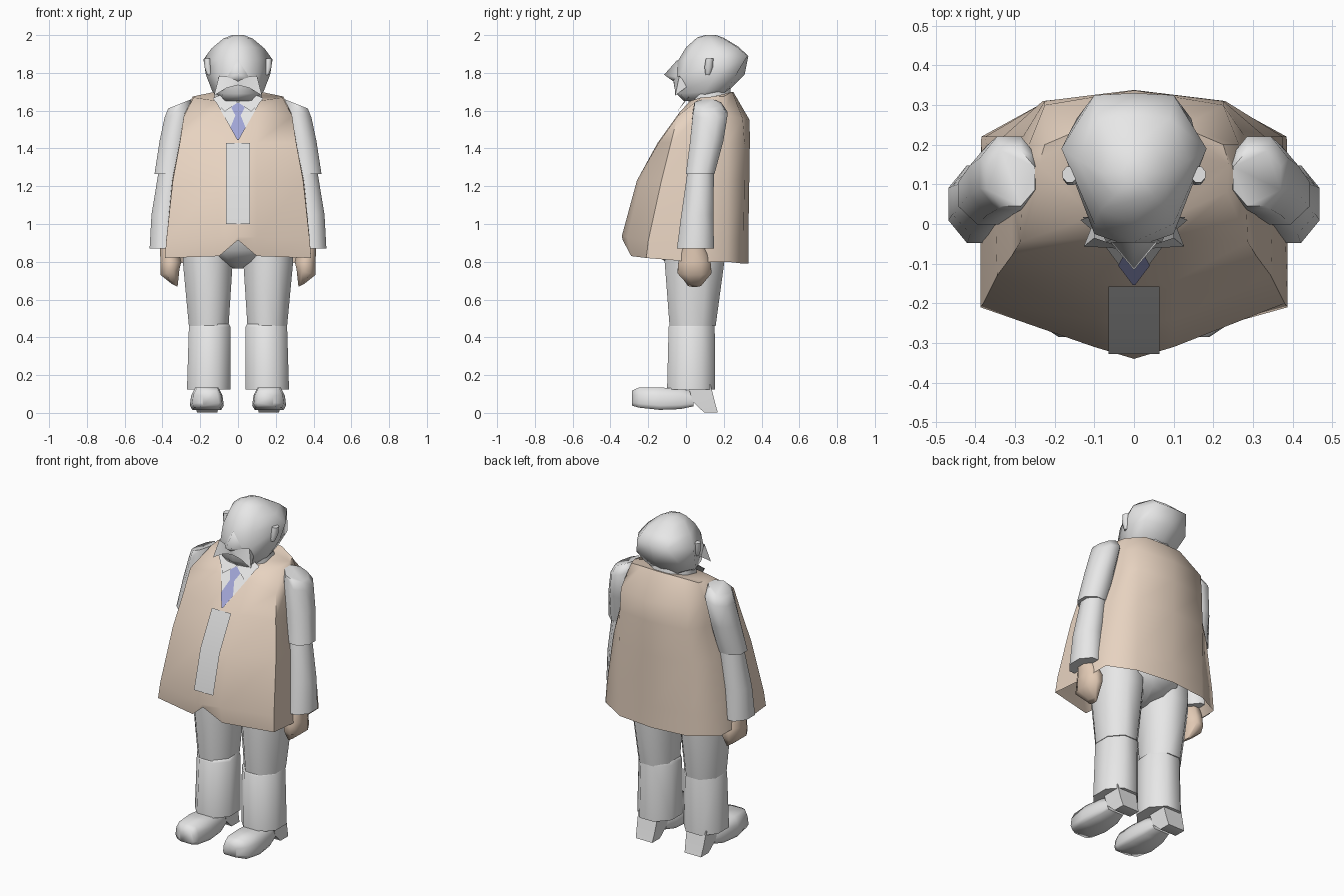
import bpy, bmesh, math


def material(name, rgb):
    m = bpy.data.materials.new(name)
    m.diffuse_color = (*rgb, 1)
    return m


GREY = material("light grey", (0.8, 0.8, 0.8))
TAN = material("tan", (0.8, 0.65, 0.53))
SKIN = material("hand tan", (0.76, 0.59, 0.46))
BLUE = material("tie blue", (0.36, 0.38, 0.68))
STRIP = material("strip grey", (0.72, 0.72, 0.72))


def make(name, verts, faces, mat, angle=60):
    bm = bmesh.new()
    vs = [bm.verts.new(v) for v in verts]
    for f in faces:
        bm.faces.new([vs[i] for i in f])
    bmesh.ops.recalc_face_normals(bm, faces=bm.faces)
    me = bpy.data.meshes.new(name)
    bm.to_mesh(me)
    bm.free()
    me.materials.append(mat)
    ob = bpy.data.objects.new(name, me)
    bpy.context.collection.objects.link(ob)
    bpy.ops.object.select_all(action='DESELECT')
    ob.select_set(True)
    bpy.context.view_layer.objects.active = ob
    bpy.ops.object.shade_smooth_by_angle(angle=math.radians(angle))
    return ob


def loft(name, rings, mat, bottom=True, top=True, angle=60):
    n = len(rings[0])
    faces = [(r * n + i, r * n + (i + 1) % n, (r + 1) * n + (i + 1) % n, (r + 1) * n + i)
             for r in range(len(rings) - 1) for i in range(n)]
    if bottom:
        faces.append(range(n))
    if top:
        faces.append(range((len(rings) - 1) * n, len(rings) * n))
    return make(name, [p for ring in rings for p in ring], faces, mat, angle)


def octagon(cx, cy, z, rx, ry, tilt=0):
    # tilt lowers the ring towards its outer side
    k = 1 / math.cos(math.pi / 8)
    ring = []
    for i in range(8):
        a = (i + .5) * math.pi / 4
        dx = rx * k * math.cos(a)
        ring.append((cx + dx, cy + ry * k * math.sin(a), z - tilt * dx))
    return ring


def limb(name, rows, mat, side=1):
    rings = [[(side * x, y, z) for x, y, z in octagon(*row)] for row in rows]
    return loft(name, rings, mat)


def mirrored(half):
    # half outline from front centre to back centre
    return half + [(-x, y, z) for x, y, z in reversed(half[1:-1])]


# Waistcoat: an open shell with a notched front hem
coat = [
    [(0, -.335, .915), (.1, -.29, .83), (.387, -.21, .82), (.387, .03, .80),
     (.385, .22, .80), (.23, .305, .79), (0, .33, .79)],
    [(0, -.34, .935), (.1, -.31, .93), (.38, -.20, .91), (.38, .03, .92),
     (.375, .22, .92), (.23, .305, .92), (0, .33, .92)],
    [(0, -.26, 1.23), (.1, -.24, 1.23), (.345, -.13, 1.23), (.35, .05, 1.23),
     (.33, .22, 1.23), (.23, .31, 1.23), (0, .335, 1.23)],
    [(0, -.15, 1.43), (.1, -.145, 1.43), (.308, -.08, 1.43), (.31, .08, 1.43),
     (.28, .22, 1.43), (.225, .31, 1.43), (0, .338, 1.43)],
    [(0, -.03, 1.59), (.1, -.035, 1.59), (.287, -.045, 1.57), (.282, .08, 1.59),
     (.265, .2, 1.58), (.225, .30, 1.56), (0, .337, 1.55)],
    [(0, .0, 1.62), (.1, .02, 1.65), (.235, .08, 1.67), (.24, .15, 1.675),
     (.225, .2, 1.675), (.12, .245, 1.70), (0, .25, 1.70)],
]
loft("waistcoat", [mirrored(r) for r in coat], TAN, bottom=False, angle=65)

# Strips that follow the front of the waistcoat
PROFILE = [(.93, -.34), (1.23, -.26), (1.43, -.15), (1.59, -.03), (1.70, .05)]


def front_y(z):
    for (z0, y0), (z1, y1) in zip(PROFILE, PROFILE[1:]):
        if z <= z1:
            return y0 + (y1 - y0) * (z - z0) / (z1 - z0)
    return PROFILE[-1][1]


def strip(name, rows, off, mat):
    verts = [(s * w, front_y(z) - off, z) for z, w in rows for s in (-1, 1)]
    faces = [(2 * i, 2 * i + 1, 2 * i + 3, 2 * i + 2) for i in range(len(rows) - 1)]
    return make(name, verts, faces, mat)


strip("front_panel", [(1.0, .064), (1.23, .064), (1.43, .064)], .007, STRIP)
strip("shirt_front", [(1.445, .004), (1.59, .085), (1.67, .13)], .01, GREY)
strip("tie", [(1.445, .003), (1.51, .04), (1.575, .014), (1.615, .035), (1.64, .02)], .015, BLUE)

# Neck and collar points
loft("neck", [octagon(0, .13, 1.58, .12, .11), octagon(0, .125, 1.68, .125, .115),
              octagon(0, .12, 1.74, .10, .11)], GREY)
for s, side in ((1, "right"), (-1, "left")):
    make(side + "_collar_point", [(0, -.012, 1.645), (s * .07, -.046, 1.595),
                                  (s * .135, .01, 1.665), (s * .08, .03, 1.69)],
         [(0, 1, 2, 3)], GREY)

# Head
head = [
    [(0, -.01, 1.65), (.07, 0, 1.65), (.10, .1, 1.66), (.08, .2, 1.69), (0, .22, 1.70)],
    [(0, -.05, 1.69), (.085, -.03, 1.69), (.135, .1, 1.70), (.12, .22, 1.72), (0, .25, 1.73)],
    [(0, -.06, 1.78), (.10, -.025, 1.78), (.17, .16, 1.79), (.145, .265, 1.79), (0, .31, 1.79)],
    [(0, -.045, 1.86), (.10, .0, 1.87), (.183, .19, 1.87), (.10, .325, 1.89), (0, .33, 1.89)],
    [(0, .0, 1.935), (.085, .035, 1.935), (.14, .16, 1.93), (.09, .265, 1.94), (0, .275, 1.94)],
    [(0, .06, 1.988), (.05, .07, 1.985), (.08, .13, 1.98), (.05, .2, 1.98), (0, .2, 1.985)],
    [(0, .1, 2.0), (.02, .11, 2.0), (.03, .13, 2.0), (.02, .15, 2.0), (0, .16, 2.0)],
]
loft("head", [mirrored(r) for r in head], GREY, angle=75)

# Nose
make("nose", [(0, -.045, 1.87), (0, -.116, 1.79), (0, -.062, 1.752),
              (.06, -.045, 1.775), (-.06, -.045, 1.775)],
     [(0, 1, 3), (0, 4, 1), (1, 2, 3), (1, 4, 2)], GREY, angle=100)

for s, side in ((1, "right"), (-1, "left")):
    # Drooping moustache half
    make(side + "_moustache", [(0, -.068, 1.775), (0, -.064, 1.735), (s * .10, -.035, 1.785),
                               (s * .127, -.057, 1.68), (s * .06, -.06, 1.72), (s * .10, .01, 1.73)],
         [(0, 1, 4), (0, 4, 2), (2, 4, 3), (2, 3, 5), (3, 4, 5)], GREY)
    # Ears
    limb(side + "_ear", [(.15, .115, 1.79, .013, .012), (.16, .12, 1.83, .018, .022),
                         (.162, .125, 1.875, .018, .02)], GREY, s)
    # Arms and hands
    limb(side + "_upper_arm", [(.31, .115, 1.635, .06, .07, .4), (.315, .128, 1.585, .074, .092, .3),
                               (.34, .11, 1.44, .075, .088), (.362, .075, 1.265, .08, .076)], GREY, s)
    limb(side + "_forearm", [(.352, .078, 1.28, .068, .07), (.38, .06, 1.05, .078, .085),
                             (.388, .05, .87, .08, .098)], GREY, s)
    limb(side + "_hand", [(.37, .04, .89, .045, .05), (.355, .045, .80, .055, .085),
                          (.36, .045, .745, .05, .09, .3), (.335, .045, .675, .015, .035, -.5)], SKIN, s)
    # Legs
    limb(side + "_thigh", [(.155, .05, .95, .135, .15), (.16, .045, .80, .132, .158),
                           (.155, .035, .46, .105, .122)], GREY, s)
    limb(side + "_shin", [(.15, .035, .475, .10, .115), (.15, .03, .455, .11, .122),
                          (.155, .027, .125, .115, .127)], GREY, s)
    # Shoes, lofted from toe to ankle with a wide flat sole
    section = [(-.85, 0), (.85, 0), (1, .2), (.92, .65), (.68, 1), (-.68, 1), (-.92, .65), (-1, .2)]
    shoe = [[(s * (cx + a * w), y, z0 + b * (z1 - z0)) for a, b in section]
            for y, cx, z0, z1, w in ((-.285, .145, .038, .118, .045), (-.25, .163, .028, .134, .08),
                                     (-.14, .165, .016, .134, .09), (-.03, .163, .02, .13, .08),
                                     (.04, .163, .035, .11, .06))]
    loft(side + "_shoe", shoe, GREY, angle=70)
    # Heels: wedges narrowing to the ground
    heel = [[(s * .163 + a * w, y, z) for a, y in ((-1, y0), (1, y0), (1, y1), (-1, y1))]
            for z, w, y0, y1 in ((.003, .055, .095, .168), (.06, .06, .035, .152), (.15, .065, .01, .13))]
    loft(side + "_heel", heel, GREY)

# Seat of the trousers
limb("trouser_seat", [(0, .035, .97, .26, .22), (0, .035, .86, .21, .22),
                      (0, .05, .80, .10, .16), (0, .03, .765, .025, .08)], GREY)
